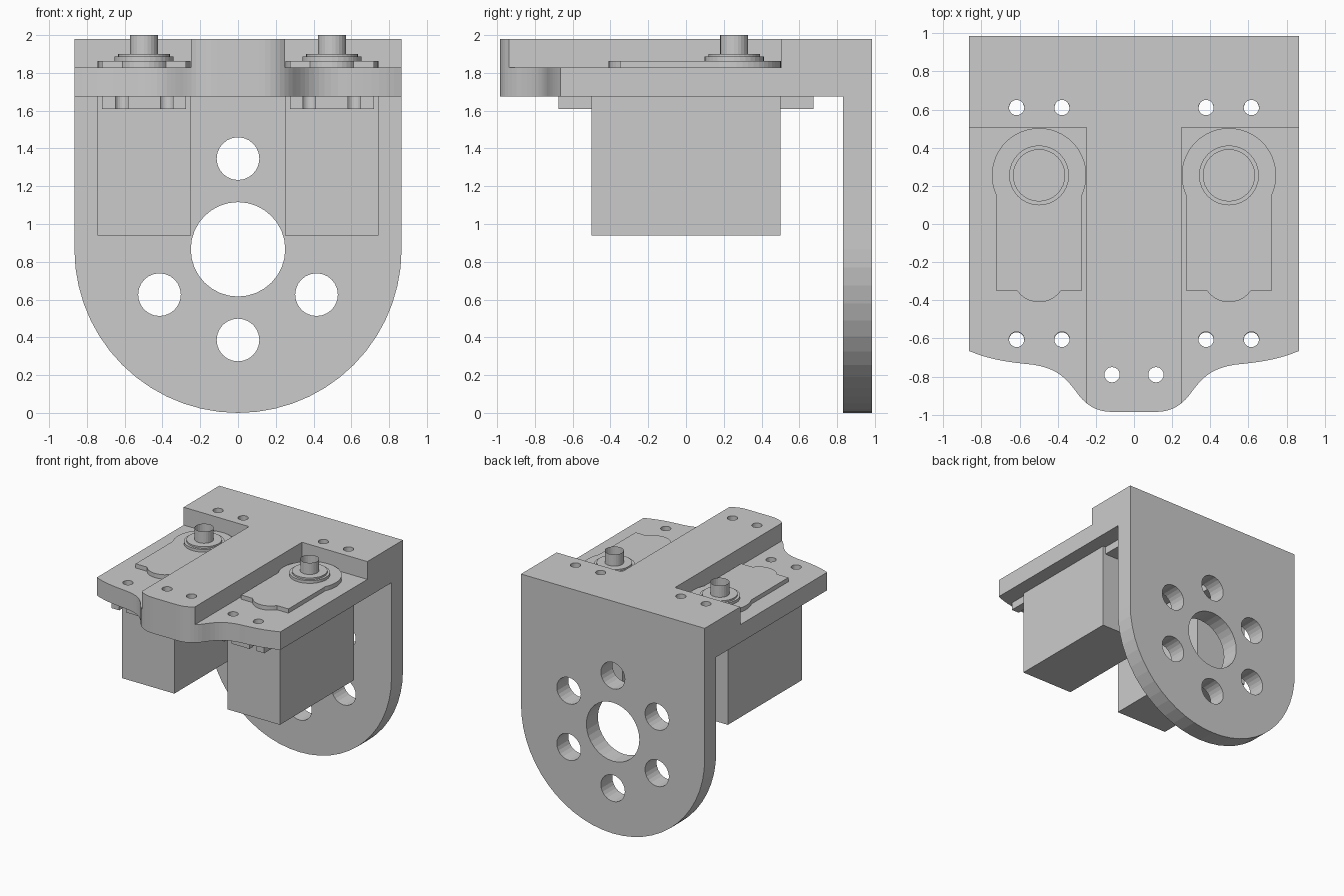
import bpy, bmesh
from math import cos, sin, acos, asin, pi
from mathutils import Matrix, Vector
from mathutils.geometry import interpolate_bezier

if "Cube" in bpy.data.objects:
    bpy.data.objects.remove(bpy.data.objects["Cube"])

W = 0.866      # half width of the bracket
SX = 0.4975    # x of the servo centre line


def arc(cx, cy, r, a0, a1, n):
    return [(cx + r * cos(a0 + (a1 - a0) * i / n), cy + r * sin(a0 + (a1 - a0) * i / n))
            for i in range(n + 1)]


def circle(cx, cy, r, n=24):
    return arc(cx, cy, r, 0, 2 * pi, n)[:-1]


def rect(x0, x1, y0, y1):
    return [(x0, y0), (x1, y0), (x1, y1), (x0, y1)]


def prism(name, loops, lo, hi, upright=False):
    """Extrude an outline (first loop) with holes (other loops) between lo and hi."""
    cu = bpy.data.curves.new(name, 'CURVE')
    cu.dimensions, cu.fill_mode, cu.extrude = '2D', 'BOTH', (hi - lo) / 2
    for pts in loops:
        s = cu.splines.new('POLY')
        s.points.add(len(pts) - 1)
        for p, q in zip(s.points, pts):
            p.co = (q[0], q[1], 0, 1)
        s.use_cyclic_u = True
    tmp = bpy.data.objects.new(name + "_curve", cu)
    bpy.context.collection.objects.link(tmp)
    me = bpy.data.meshes.new_from_object(
        tmp.evaluated_get(bpy.context.evaluated_depsgraph_get()))
    bpy.data.objects.remove(tmp)
    me.materials.clear()
    bm = bmesh.new()
    bm.from_mesh(me)
    bmesh.ops.remove_doubles(bm, verts=bm.verts, dist=1e-5)
    bm.transform(Matrix.Translation((0, 0, (lo + hi) / 2)))
    if upright:   # profile in x/z, thickness along y
        bm.transform(Matrix(((1, 0, 0, 0), (0, 0, 1, 0), (0, 1, 0, 0), (0, 0, 0, 1))))
    bmesh.ops.recalc_face_normals(bm, faces=bm.faces)
    for f in bm.faces:
        f.smooth = False
    bm.to_mesh(me)
    bm.free()
    me.name = name
    ob = bpy.data.objects.new(name, me)
    bpy.context.collection.objects.link(ob)
    return ob


def boolean(ob, other, op):
    m = ob.modifiers.new(op.title(), 'BOOLEAN')
    m.operation, m.object, m.solver = op, other, 'EXACT'
    bpy.context.view_layer.objects.active = ob
    bpy.ops.object.modifier_apply(modifier=m.name)
    bpy.data.objects.remove(other)


def mirror(ob):
    ob.modifiers.new("Mirror", 'MIRROR').use_mirror_merge = False
    return ob


# deck outline: curved front edge, straight back
segs = [((-W, -.665), (-.76, -.71), (-.66, -.725), (-.53, -.737)),
        ((-.53, -.737), (-.42, -.755), (-.37, -.79), (-.31, -.87)),
        ((-.31, -.87), (-.255, -.95), (-.2, -.985), (-.11, -.985))]
front = []
for s in segs:
    pts = interpolate_bezier(*[Vector((*p, 0)) for p in s], 9)
    front += [(p.x, p.y) for p in pts][0 if not front else 1:]
outline = front + [(-x, y) for x, y in reversed(front)] + [(W, .985), (-W, .985)]
screws = [(sx * x, y) for sx in (-1, 1) for x in (.615, .378) for y in (-.605, .61)]
holes = [circle(x, y, .04) for x, y in screws + [(-.115, -.79), (.115, -.79)]]
bracket = prism("bracket", [outline] + holes, 1.675, 1.98)

# recesses beside the rib and servo openings
for s in (-1, 1):
    xs = sorted((s * .25, s * 1.1))
    boolean(bracket, prism("recess_cutter", [rect(*xs, -1.2, .505)], 1.828, 2.2), 'DIFFERENCE')
    xs = sorted((s * .25, s * .745))
    boolean(bracket, prism("pocket_cutter", [rect(*xs, -.5, .5)], 1.5, 1.9), 'DIFFERENCE')

# upright plate with rounded bottom, centre bore and bolt circle
plate = [(W, 1.98), (-W, 1.98)] + arc(0, W, W, pi, 2 * pi, 28)
bores = [circle(0, W, .25, 32)] + [
    circle(.48 * cos(a), W + .48 * sin(a), .113) for a in [pi / 6 + k * pi / 3 for k in range(6)]]
boolean(bracket, prism("upright", [plate] + bores, .83, .985, True), 'UNION')

# servo body
mirror(prism("servo_body", [rect(.25, .745, -.5, .5)], .94, 1.828))

# mounting ears with open screw slots
for s, name in ((-1, "servo_front_ear"), (1, "servo_rear_ear")):
    pts = [(.275, .5), (.275, .675)]
    for cx in (.378, .615):
        a = asin(.033 / .04)
        pts += [(cx - .033, .675)]
        pts += arc(cx, .608, .04, pi / 2 + a, 5 * pi / 2 - a, 16)
        pts += [(cx + .033, .675)]
    pts += [(.72, .675), (.72, .5)]
    mirror(prism(name, [[(x, s * y) for x, y in pts]], 1.61, 1.675))

# raised gear cover: round head, narrower tail, small bump at the end
a = acos(.2225 / .2475)
b = asin(.115 / .14)
cover = arc(SX, .255, .2475, -a, pi + a, 32)
cover += [(SX - .2225, -.35)] + arc(SX, -.27, .14, 1.5 * pi - b, 1.5 * pi + b, 10)
cover += [(SX + .2225, -.35)]
mirror(prism("gear_cover", [cover], 1.828, 1.864))

# stepped collar
mirror(prism("collar_base", [circle(SX, .255, .157, 32)], 1.864, 1.887))
mirror(prism("collar_top", [circle(SX, .255, .137, 32)], 1.887, 1.901))

# open-topped output shaft
bm = bmesh.new()
bmesh.ops.create_cone(bm, cap_ends=False, segments=24, radius1=.074, radius2=.074, depth=.1,
                      matrix=Matrix.Translation((SX, .255, 1.95)))
me = bpy.data.meshes.new("output_shaft")
bm.to_mesh(me)
bm.free()
shaft = bpy.data.objects.new("output_shaft", me)
bpy.context.collection.objects.link(shaft)
mirror(shaft)
